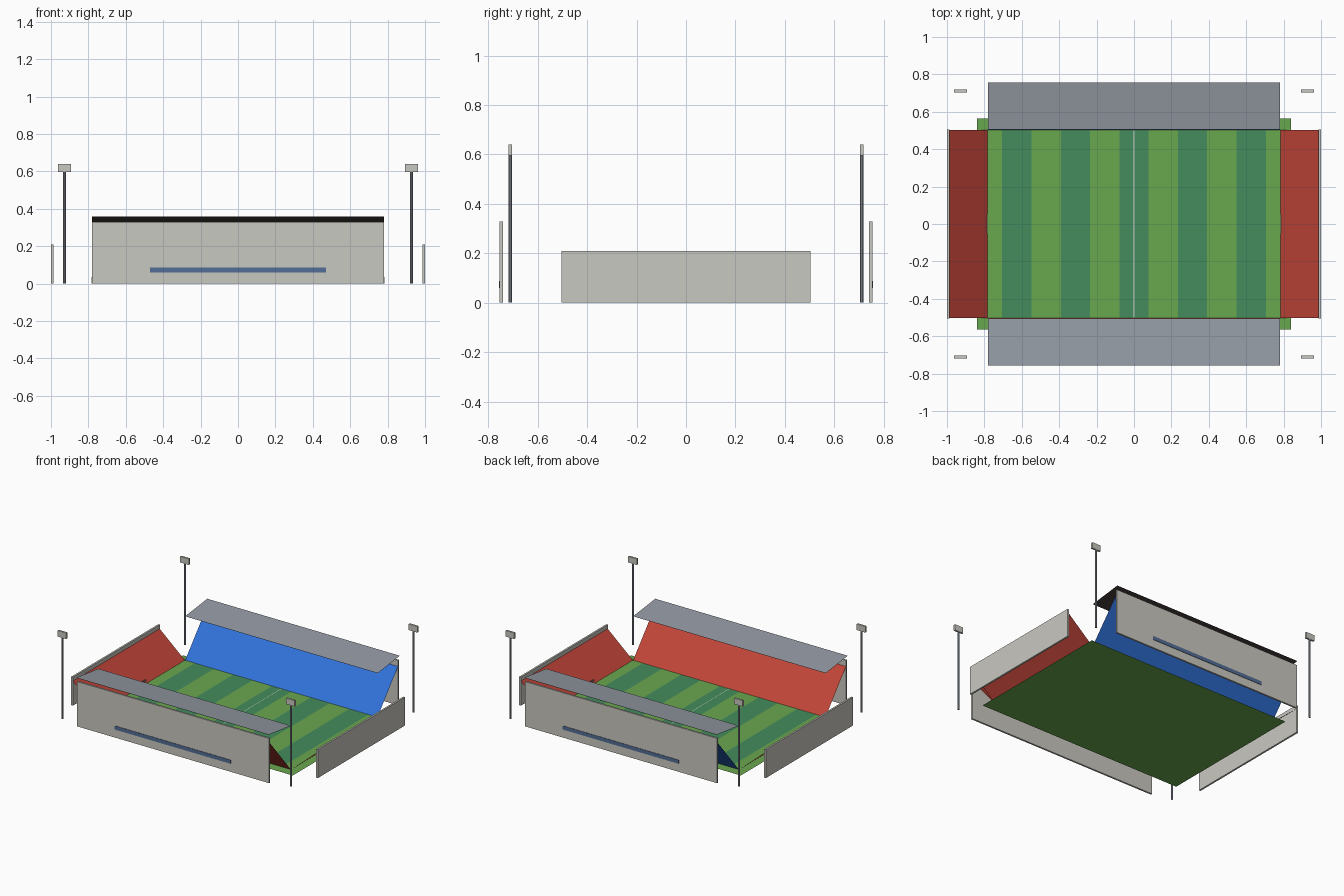
import bpy, bmesh, math
from mathutils import Vector

if "Cube" in bpy.data.objects:
    bpy.data.objects.remove(bpy.data.objects["Cube"])


def mat(name, hexcol):
    m = bpy.data.materials.new(name)
    rgb = [int(hexcol[i:i + 2], 16) / 255 for i in (0, 2, 4)]
    lin = [c / 12.92 if c <= 0.04045 else ((c + 0.055) / 1.055) ** 2.4 for c in rgb]
    m.diffuse_color = (*lin, 1)
    m.use_nodes = True
    m.node_tree.nodes["Principled BSDF"].inputs["Base Color"].default_value = m.diffuse_color
    return m


GRASS = mat("light grass", "6aa84f")
STRIPE = mat("dark grass", "448c5e")
RED = mat("red seats", "c4463a")
BLUE = mat("blue seats", "3273dc")
WALL = mat("concrete", "c9c8c1")
STEEL = mat("grey steel", "939aa3")
UNDER = mat("dark roof lining", "443c3a")
BAND = mat("blue glass band", "546e96")
WHITE = mat("white paint", "f4f4f2")


def finish(name, bm, material):
    me = bpy.data.meshes.new(name)
    bm.to_mesh(me)
    bm.free()
    me.materials.append(material)
    ob = bpy.data.objects.new(name, me)
    bpy.context.collection.objects.link(ob)
    return ob


def box(name, lo, hi, material):
    bm = bmesh.new()
    bmesh.ops.create_cube(bm, size=1)
    for v in bm.verts:
        v.co = Vector([lo[i] + (v.co[i] + 0.5) * (hi[i] - lo[i]) for i in range(3)])
    return finish(name, bm, material)


def sheet(name, a, b, run, material, up=True):
    """Flat panel: edge a-b swept along run, facing up or down."""
    bm = bmesh.new()
    a, b, run = Vector(a), Vector(b), Vector(run)
    f = bm.faces.new([bm.verts.new(p) for p in (a, b, b + run, a + run)])
    f.normal_update()
    if (f.normal.z > 0) != up:
        f.normal_flip()
    return finish(name, bm, material)


def rect(name, x0, x1, y0, y1, z, material):
    return sheet(name, (x0, y0, z), (x1, y0, z), (0, y1 - y0, 0), material)


# Pitch with mown stripes and halfway line
rect("pitch", -0.84, 0.84, -0.565, 0.565, 0.0, GRASS)
for i in range(-2, 3):
    cx = i * 0.3133
    rect("mown_stripe", cx - 0.078, cx + 0.078, -0.5, 0.5, 0.002, STRIPE)
rect("halfway_line", -0.0015, 0.0015, -0.5, 0.5, 0.004, WHITE)

# Long side stands, walls, glass bands and roofs
L = 0.78
for s, seat in ((-1, RED), (1, BLUE)):
    sheet("side_stand", (-L, s * 0.502, 0.004), (L, s * 0.502, 0.004),
          (0, s * 0.238, 0.281), seat)
    y0, y1 = sorted((s * 0.741, s * 0.754))
    box("side_wall", (-L, y0, 0), (L, y1, 0.328), WALL)
    y0, y1 = sorted((s * 0.753, s * 0.757))
    box("glass_band", (-0.47, y0, 0.06), (0.47, y1, 0.087), BAND)
    for name, dz, m, up in (("roof", 0, STEEL, True), ("roof_lining", -0.002, UNDER, False)):
        sheet(name, (-L, s * 0.757, 0.358 + dz), (L, s * 0.757, 0.358 + dz),
              (0, -s * 0.252, -0.031), m, up)

# End stands, walls and goals
for s in (-1, 1):
    sheet("end_stand", (s * 0.782, -0.502, 0.004), (s * 0.782, 0.502, 0.004),
          (s * 0.205, 0, 0.176), RED)
    x0, x1 = sorted((s * 0.987, s * 1.0))
    box("end_wall", (x0, -0.504, 0), (x1, 0.504, 0.209), WALL)
    gx0, gx1 = sorted((s * 0.783, s * 0.787))
    for y in (-0.05, 0.05):
        box("goal_post", (gx0, y - 0.002, 0), (gx1, y + 0.002, 0.035), WHITE)
    box("goal_bar", (gx0, -0.052, 0.031), (gx1, 0.052, 0.035), WHITE)

# Corner floodlights
for sx in (-1, 1):
    for sy in (-1, 1):
        x, y = sx * 0.927, sy * 0.711
        bpy.ops.mesh.primitive_cylinder_add(vertices=8, radius=0.0075, depth=0.6,
                                            location=(x, y, 0.3))
        pole = bpy.context.object
        pole.name = "floodlight_pole"
        pole.data.materials.append(STEEL)
        box("floodlight_lamp", (x - 0.035, y - 0.007, 0.596), (x + 0.035, y + 0.007, 0.64), WALL)
